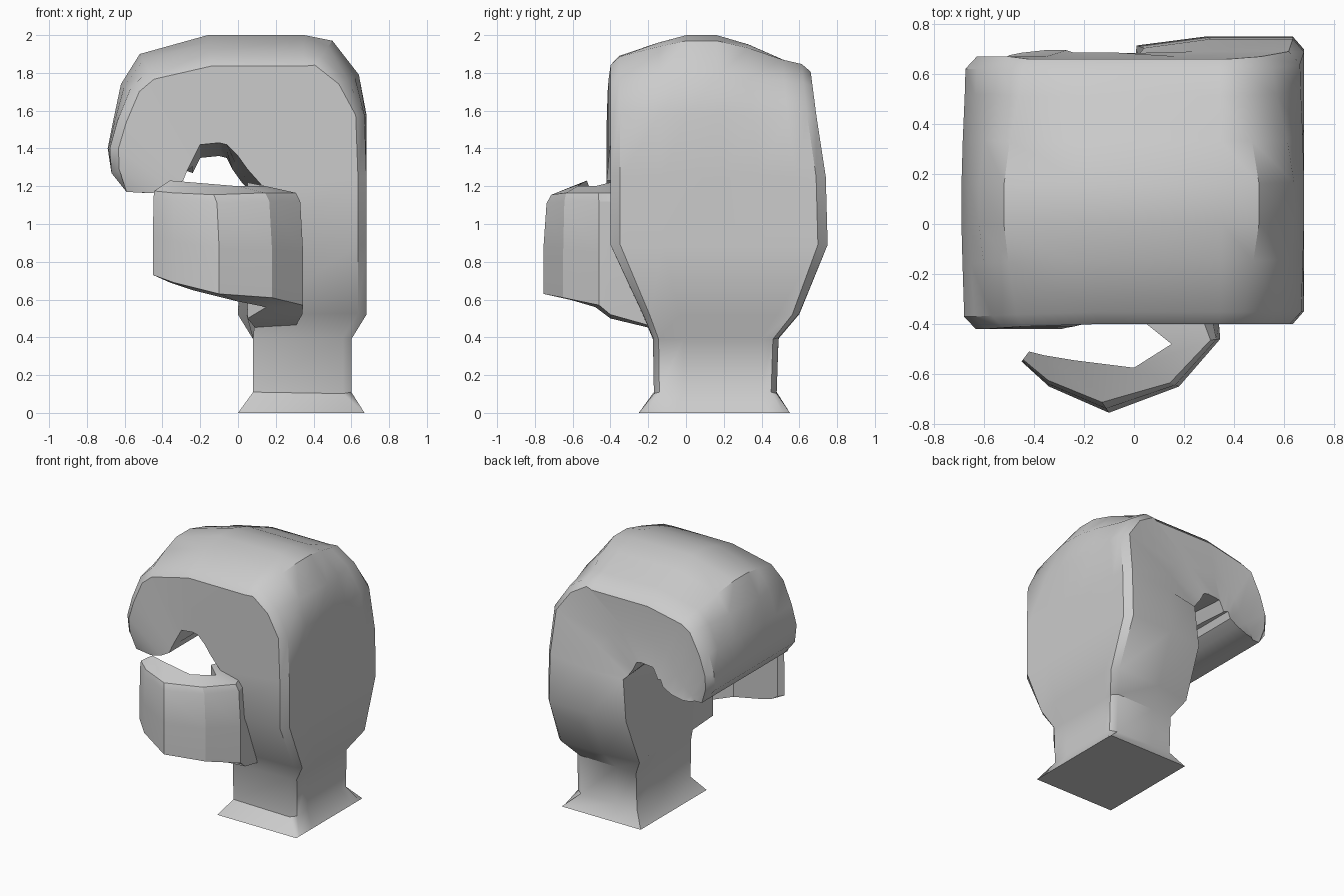
import bpy, bmesh, math
from mathutils import Vector

if "Cube" in bpy.data.objects:
    bpy.data.objects.remove(bpy.data.objects["Cube"])


def loft(name, rings, angle):
    """Skin a list of equal-length closed rings and cap both ends."""
    bm = bmesh.new()
    vs = [[bm.verts.new(p) for p in r] for r in rings]
    n = len(rings[0])
    for a, b in zip(vs, vs[1:]):
        for i in range(n):
            j = (i + 1) % n
            bm.faces.new((a[i], a[j], b[j], b[i]))
    bm.faces.new(vs[0][::-1])
    bm.faces.new(vs[-1])
    bmesh.ops.recalc_face_normals(bm, faces=bm.faces)
    me = bpy.data.meshes.new(name)
    bm.to_mesh(me)
    bm.free()
    ob = bpy.data.objects.new(name, me)
    bpy.context.collection.objects.link(ob)
    bpy.ops.object.select_all(action='DESELECT')
    ob.select_set(True)
    bpy.context.view_layer.objects.active = ob
    bpy.ops.object.shade_smooth_by_angle(angle=math.radians(angle))
    return ob


# Hand stations from cuff to fingertips:
# outer x,z, inner x,z, front y, back y, knuckle arch weight
hand = [
    (.67, 0, 0, 0, -.25, .55, 0),
    (.60, .11, .08, .11, -.17, .48, 0),
    (.60, .39, .08, .39, -.175, .49, 0),
    (.68, .52, .09, .52, -.23, .60, 0),
    (.68, .89, .10, .89, -.40, .75, 0),
    (.68, 1.25, .13, 1.20, -.40, .74, 0),
    (.68, 1.58, .05, 1.29, -.40, .69, .1),
    (.64, 1.79, .00, 1.36, -.40, .67, .6),
    (.50, 1.97, -.06, 1.42, -.40, .66, .95),
    (.35, 2.0, -.10, 1.43, -.40, .66, 1),
    (-.16, 2.0, -.20, 1.42, -.40, .66, 1),
    (-.52, 1.90, -.24, 1.34, -.41, .66, .9),
    (-.62, 1.74, -.27, 1.28, -.415, .67, .5),
    (-.66, 1.55, -.29, 1.23, -.42, .67, .2),
    (-.69, 1.40, -.36, 1.19, -.42, .67, .1),
    (-.67, 1.27, -.45, 1.165, -.41, .66, 0),
    (-.59, 1.17, -.50, 1.165, -.39, .65, 0),
]
# Position across the width and arch drop there
columns = [(0, .12), (.045, .11), (.24, .04), (.38, 0), (.53, 0),
           (.69, .05), (.86, .13), (.955, .16), (1, .165)]

rings = []
for i, (ox, oz, ix, iz, y0, y1, w) in enumerate(hand):
    a, b = hand[max(i - 1, 0)], hand[min(i + 1, len(hand) - 1)]
    t = Vector((b[0] - a[0], b[1] - a[1])).normalized()
    inward = Vector((-t.y, t.x)) if 0 < i < len(hand) - 1 else Vector((0, 0))
    ring = []
    for f, drop in columns:
        d = w * drop + (.045 if f in (0, 1) else 0)
        ring.append((ox + inward.x * d, y0 + (y1 - y0) * f, oz + inward.y * d))
    # Heel of the palm bulges towards the back; the grip slot narrows there
    bulge = .09 if 3 <= i <= 5 else .03 if 6 <= i <= 7 else 0
    low = .07 if 6 <= i <= 11 else 0
    ring.append((ring[-1][0] * .35 + ix * .65, y1, ring[-1][2] * .35 + iz * .65))
    ring.append((ix - bulge, y1 - bulge * .4 + (.025 if i > 6 else 0), iz - low))
    ring.append((ix - bulge / 2, (y0 + y1) / 2, iz - low / 2))
    ring.append((ix, y0, iz))
    rings.append(ring)
loft("curled_hand", rings, 38)

# Thumb stations from root to tip:
# outer x,y, inner x,y, outer bottom/top z, inner bottom/top z
thumb = [
    (.30, -.15, .10, -.15, .45, 1.10, .44, 1.20),
    (.34, -.40, .05, -.40, .52, 1.12, .50, 1.22),
    (.345, -.46, .15, -.48, .57, 1.12, .56, 1.20),
    (.18, -.65, .0, -.575, .61, 1.12, .59, 1.20),
    (-.10, -.755, -.24, -.545, .63, 1.11, .65, 1.22),
    (-.34, -.65, -.36, -.525, .69, 1.12, .69, 1.23),
    (-.45, -.55, -.42, -.51, .73, 1.13, .73, 1.19),
]
rings = []
for ox, oy, ix, iy, ob, ot, ib, it in thumb:
    o, n = Vector((ox, oy)), Vector((ix, iy))
    top = o.lerp(n, .2)
    rings.append([(ox, oy, ob), (ox, oy, (ob + ot) / 2),
                  (*o.lerp(n, .08), ot), (*top, ot + .045),
                  (ix, iy, it), (ix, iy, ib)])
loft("thumb", rings, 25)
